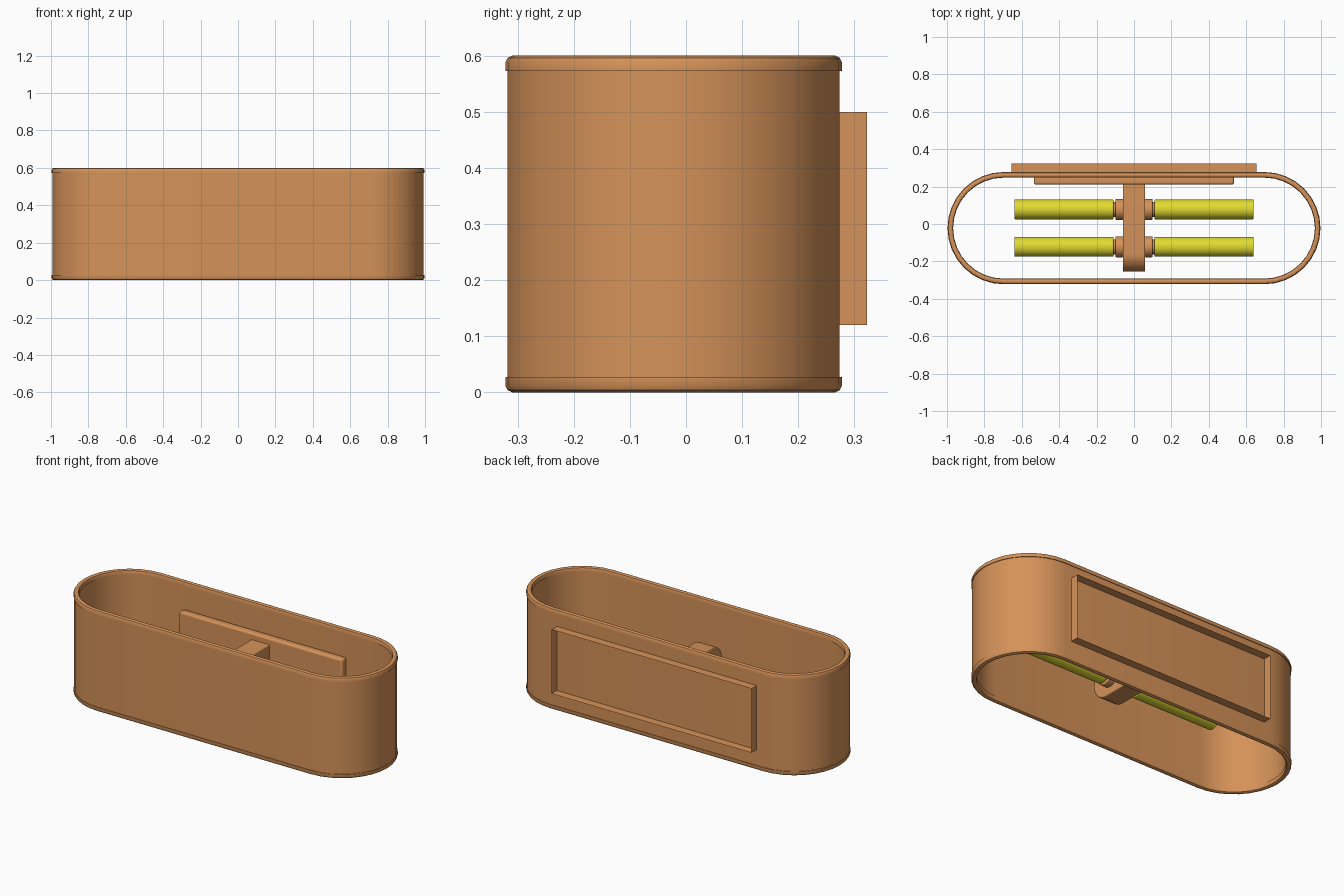
import bpy, bmesh, math
from mathutils import Matrix

if "Cube" in bpy.data.objects:
    bpy.data.objects.remove(bpy.data.objects["Cube"])

SHADE_Y = -0.022
MID_Z = 0.3


def material(name, rgb):
    m = bpy.data.materials.new(name)
    m.diffuse_color = (*rgb, 1)
    m.use_nodes = True
    m.node_tree.nodes["Principled BSDF"].inputs["Base Color"].default_value = m.diffuse_color
    return m


COPPER = material("copper", (0.67, 0.29, 0.10))
YELLOW = material("yellow_glass", (0.75, 0.70, 0.03))


def finish(name, bm, mat, smooth=True, bevel=0, recalc=True):
    if recalc:
        bmesh.ops.recalc_face_normals(bm, faces=bm.faces)
    mesh = bpy.data.meshes.new(name)
    bm.to_mesh(mesh)
    bm.free()
    obj = bpy.data.objects.new(name, mesh)
    bpy.context.collection.objects.link(obj)
    mesh.materials.append(mat)
    if bevel:
        mod = obj.modifiers.new("bevel", "BEVEL")
        mod.width, mod.segments, mod.limit_method = bevel, 3, "ANGLE"
    if smooth:
        bpy.ops.object.select_all(action="DESELECT")
        obj.select_set(True)
        bpy.context.view_layer.objects.active = obj
        bpy.ops.object.shade_smooth_by_angle(angle=math.radians(35))
    return obj


def box(name, x, y, z, bevel=0):
    bm = bmesh.new()
    bmesh.ops.create_cube(bm, size=1)
    for v in bm.verts:
        v.co = [lo + (c + 0.5) * (hi - lo) for c, (lo, hi) in zip(v.co, (x, y, z))]
    return finish(name, bm, COPPER, bevel=bevel)


def rod(name, x0, x1, y, r, mat, bevel=0):
    bm = bmesh.new()
    bmesh.ops.create_cone(bm, cap_ends=True, segments=32, radius1=r, radius2=r,
                          depth=abs(x1 - x0),
                          matrix=Matrix.Translation(((x0 + x1) / 2, y, MID_Z))
                          @ Matrix.Rotation(math.pi / 2, 4, "Y"))
    return finish(name, bm, mat, bevel=bevel)


# Shade: wall-and-rim section (radius, z) swept round a stadium path
half = [(0.275, 0.027), (0.27, 0.027), (0.27, 0.012), (0.273, 0.004), (0.280, 0),
        (0.288, 0), (0.296, 0.004), (0.3, 0.012), (0.3, 0.027), (0.296, 0.027)]
section = half + [(r, 0.6 - z) for r, z in reversed(half)]
bm = bmesh.new()
rings = []
N = 16
for side in (1, -1):
    for i in range(N + 1):
        a = -math.pi / 2 + math.pi * i / N + (0 if side == 1 else math.pi)
        rings.append([bm.verts.new((side * 0.697 + r * math.cos(a),
                                    SHADE_Y + r * math.sin(a), z)) for r, z in section])
for k, ring in enumerate(rings):
    nxt = rings[(k + 1) % len(rings)]
    for j in range(len(section)):
        m = (j + 1) % len(section)
        bm.faces.new((ring[j], nxt[j], nxt[m], ring[m]))
finish("shade", bm, COPPER)

# Thin open wall frame behind the shade
bm = bmesh.new()
corners = [(-0.655, 0.12), (0.655, 0.12), (0.655, 0.5), (-0.655, 0.5)]
loops = [[bm.verts.new((x, y, z)) for x, z in corners] for y in (0.272, 0.323)]
for i in range(4):
    j = (i + 1) % 4
    bm.faces.new((loops[0][i], loops[0][j], loops[1][j], loops[1][i]))
finish("wall_frame", bm, COPPER, smooth=False)

# Mounting plate inside the shade
box("mounting_plate", (-0.535, 0.535), (0.21, 0.255), (0.185, 0.435), bevel=0.012)

# Arm with a rounded front end
bm = bmesh.new()
R = 0.097
profile = [(0.215, MID_Z - R), (0.215, MID_Z + R)]
for i in range(17):
    a = math.pi / 2 + math.pi * i / 16
    profile.append((-0.255 + R + R * math.cos(a), MID_Z + R * math.sin(a)))
face = bm.faces.new([bm.verts.new((-0.06, y, z)) for y, z in profile])
ext = bmesh.ops.extrude_face_region(bm, geom=[face])
bmesh.ops.translate(bm, vec=(0.12, 0, 0),
                    verts=[g for g in ext["geom"] if isinstance(g, bmesh.types.BMVert)])
finish("arm", bm, COPPER, bevel=0.006)

# Sockets, necks and tube bulbs, two on each side of the arm
for y, row in ((0.078, "back"), (-0.122, "front")):
    for s, side in ((1, "right"), (-1, "left")):
        tag = f"{row}_{side}"
        rod("socket_" + tag, s * 0.055, s * 0.1, y, 0.056, COPPER, bevel=0.006)
        rod("neck_" + tag, s * 0.09, s * 0.115, y, 0.04, COPPER)
        rod("bulb_" + tag, s * 0.11, s * 0.64, y, 0.053, YELLOW, bevel=0.004)
